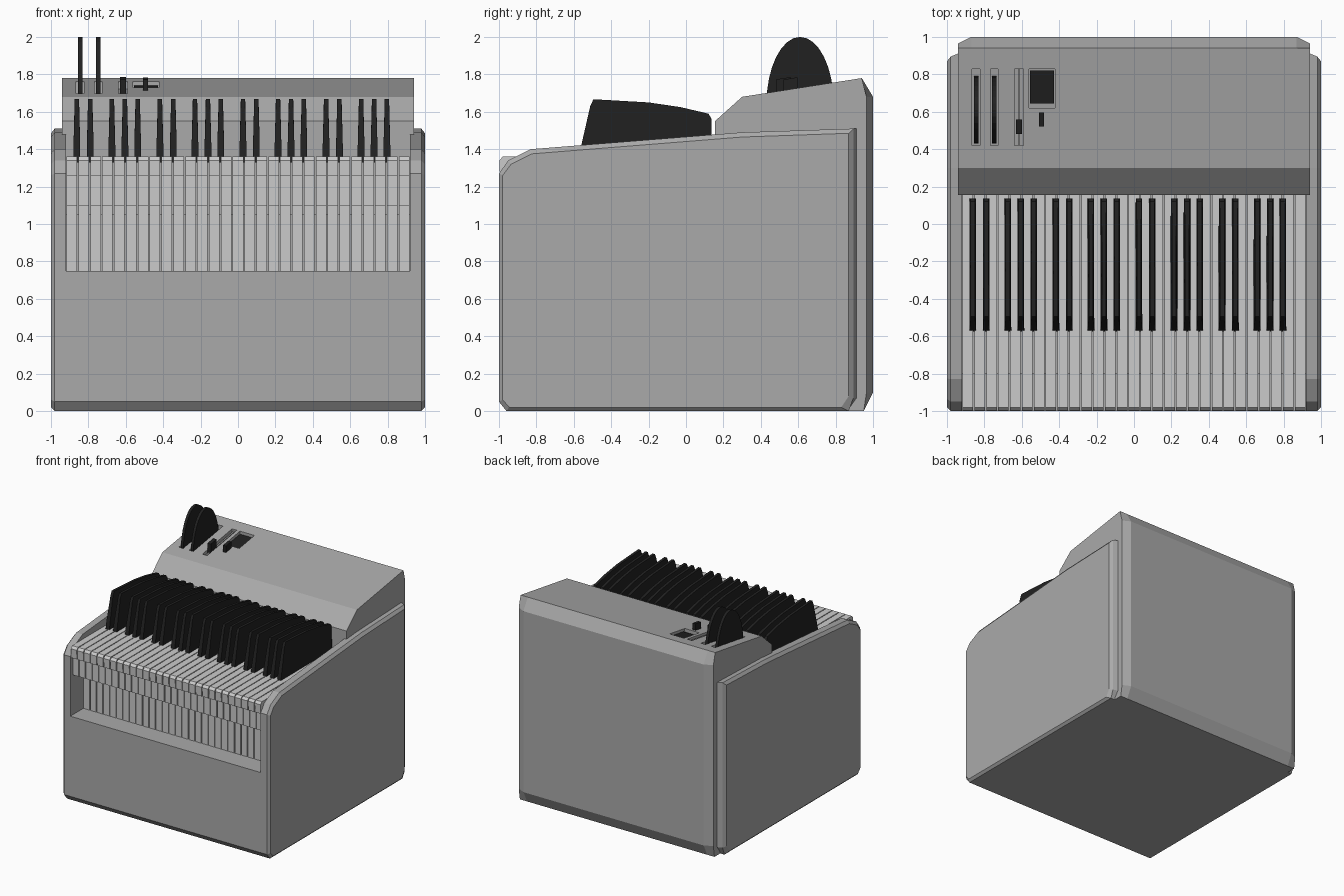
import bpy, bmesh, math

if "Cube" in bpy.data.objects:
    bpy.data.objects.remove(bpy.data.objects["Cube"])


def material(name, v):
    m = bpy.data.materials.new(name)
    m.diffuse_color = (v, v, v, 1)
    m.use_nodes = True
    m.node_tree.nodes["Principled BSDF"].inputs["Base Color"].default_value = m.diffuse_color
    return m


GREY = material("casing_grey", 0.4)
WHITE = material("key_white", 0.8)
BLACK = material("key_black", 0.015)


def add_object(name, mesh, mat, x=0.0):
    ob = bpy.data.objects.new(name, mesh)
    ob.location.x = x
    bpy.context.collection.objects.link(ob)
    if mat and not mesh.materials:
        mesh.materials.append(mat)
    return ob


def loft_mesh(name, rings):
    """Join y-z profiles placed at successive x positions into a closed solid."""
    bm = bmesh.new()
    loops = [[bm.verts.new((x, y, z)) for y, z in prof] for x, prof in rings]
    n = len(loops[0])
    for a, b in zip(loops, loops[1:]):
        for i in range(n):
            j = (i + 1) % n
            bm.faces.new((a[i], a[j], b[j], b[i]))
    bm.faces.new(loops[0])
    bm.faces.new(loops[-1][::-1])
    bmesh.ops.recalc_face_normals(bm, faces=bm.faces)
    mesh = bpy.data.meshes.new(name)
    bm.to_mesh(mesh)
    bm.free()
    return mesh


def loft(name, rings, mat):
    return add_object(name, loft_mesh(name, rings), mat)


def bar(name, x, width, prof, mat):
    return loft(name, [(x - width / 2, prof), (x + width / 2, prof)], mat)


def panel_z(y):
    """Height of the sloping control panel."""
    return 1.68 + (y - 0.30) * 0.10 / 0.64


def sloped(y0, y1, low, high):
    """Profile lying parallel to the control panel, offset from its surface."""
    return [(y0, panel_z(y0) + low), (y1, panel_z(y1) + low),
            (y1, panel_z(y1) + high), (y0, panel_z(y0) + high)]


# Side cheeks with chamfered outer rims
cheek = [(-1, .05), (-.96, 0), (.87, 0), (.92, .07), (.92, 1.51),
         (.3, 1.49), (-.83, 1.40), (-.95, 1.34), (-1, 1.27)]
mid = [(min(y, .895), z) for y, z in cheek]
outer = [(-.98, .06), (-.945, .02), (.83, .02), (.87, .08), (.87, 1.485),
         (.3, 1.465), (-.825, 1.375), (-.935, 1.32), (-.98, 1.26)]
for side, s in (("left", -1), ("right", 1)):
    loft(side + "_cheek", [(s * .92, cheek), (s * .98, mid), (s * 1.0, outer)], GREY)

# Lower casing with the recess under the keys
bar("lower_casing", 0, 1.84,
    [(-1, .05), (-.96, 0), (.9, 0), (.9, 1.05), (-.8, 1.05), (-.8, .75), (-1, .75)], GREY)

# Tall rear casing with the control panel
rear = [(.155, .9), (.155, 1.55), (.30, 1.68), (.94, 1.78), (1, 1.68),
        (1, .10), (.95, 0), (.8, 0), (.8, .9)]
rear_end = [(min(y, .965), z) for y, z in rear]
rear_casing = loft("rear_casing", [(-.94, rear_end), (-.87, rear), (.87, rear), (.94, rear_end)], GREY)

# Recesses cut into the control panel
slots = [("wheel_slot_a", -.845, .042, .42, .83, -.12),
         ("wheel_slot_b", -.747, .042, .42, .83, -.12),
         ("slider_slot", -.615, .046, .42, .83, -.04),
         ("screen_recess", -.492, .140, .62, .83, -.035)]
for name, x, w, y0, y1, depth in slots:
    cutter = bar(name + "_cutter", x, w, sloped(y0, y1, depth, .08), GREY)
    cutter.hide_render = True
    cutter.hide_viewport = True
    cutter.display_type = 'WIRE'
    mod = rear_casing.modifiers.new(name, 'BOOLEAN')
    mod.operation = 'DIFFERENCE'
    mod.solver = 'EXACT'
    mod.object = cutter

# Two tall control wheels
wheel = [(.61 + .18 * math.cos(a), 1.64 + .36 * math.sin(a))
         for a in (i * math.pi / 16 for i in range(17))]
for tag, x in (("a", -.844), ("b", -.747)):
    bar("control_wheel_" + tag, x, .024, wheel, BLACK)

# Slider rail and cap, screen and push button
bar("slider_rail", -.615, .012, sloped(.425, .825, -.045, -.012), GREY)
bar("slider_cap", -.615, .032, sloped(.48, .56, -.038, .065), BLACK)
bar("screen", -.492, .128, sloped(.645, .822, -.04, -.02), BLACK)
bar("push_button", -.495, .028, sloped(.52, .595, -.01, .058), BLACK)

# White keys: 29 identical keys with lip, front and hanging rear plate
COUNT = 29
PITCH = 1.84 / COUNT
white_prof = [(-.995, 1.26), (-.998, 1.34), (-.98, 1.36), (.17, 1.36), (.17, 1.1),
              (-.78, 1.1), (-.78, .75), (-.82, .75), (-.82, 1.10), (-.97, 1.10), (-.97, 1.26)]
half = PITCH / 2 - .0035
white_mesh = loft_mesh("white_key", [(-half, white_prof), (half, white_prof)])
for i in range(COUNT):
    add_object(f"white_key_{i + 1:02d}", white_mesh, WHITE, -.92 + PITCH * (i + .5))

# Black keys: groups of two and three, narrowing towards the top
black_prof = [(-.575, 1.33), (-.56, 1.42), (-.512, 1.63), (-.495, 1.667), (-.2, 1.65),
              (-.03, 1.625), (.12, 1.59), (.135, 1.565), (.135, 1.33)]
black_mesh = loft_mesh("black_key", [(-.018, black_prof), (.018, black_prof)])
for v in black_mesh.vertices:
    if v.co.z > 1.5:
        v.co.x *= .65 if v.co.z > 1.6 or v.co.y < 0 else .7
for octave in range(4):
    for step, shift in ((1, -.005), (2, .003), (4, -.008), (5, -.002), (6, .003)):
        x = -.92 + PITCH * (octave * 7 + step) + shift
        add_object(f"black_key_{octave + 1}_{step}", black_mesh, BLACK, x)
